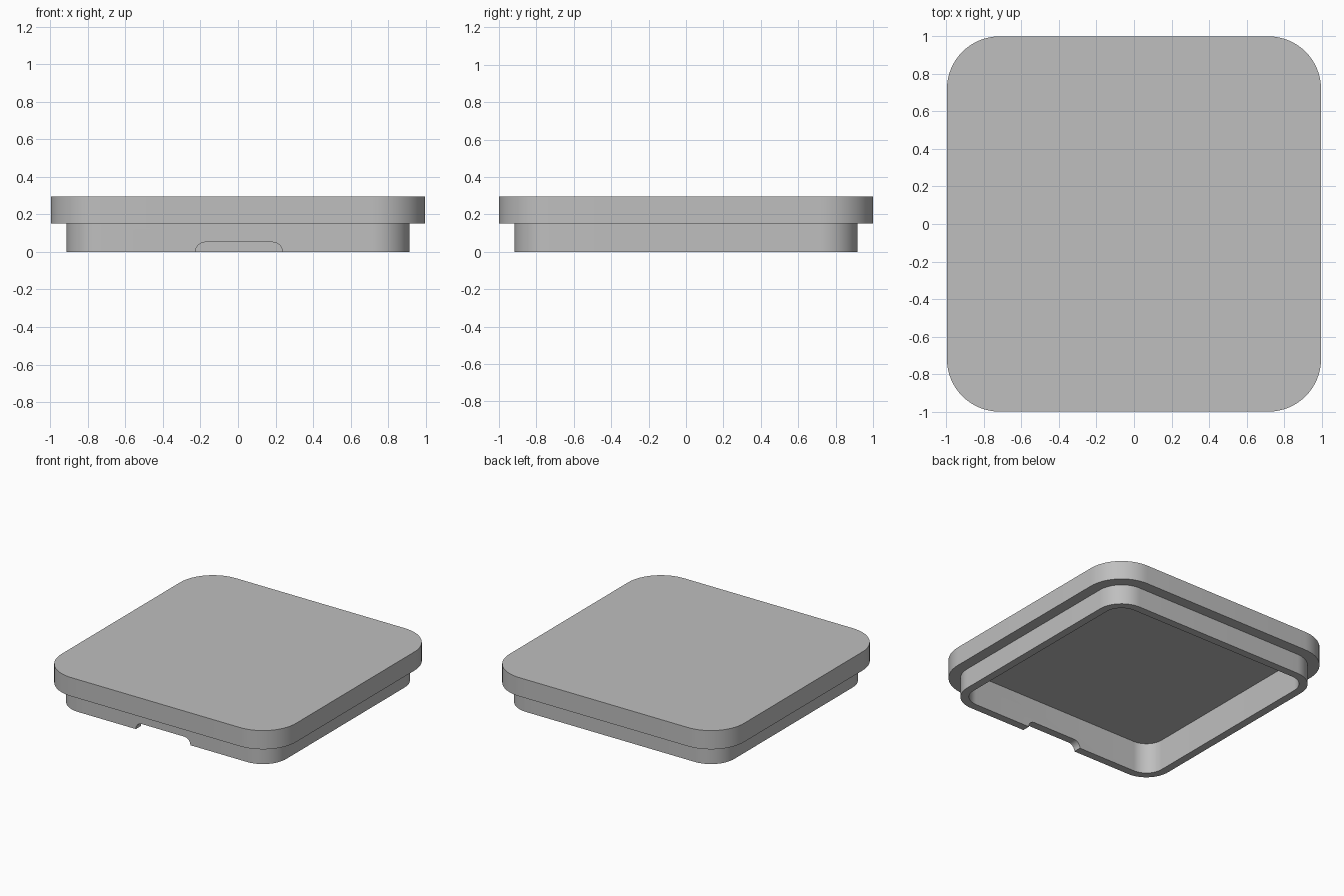
import bpy
import bmesh
from math import cos, sin, pi, radians

cube = bpy.data.objects.get("Cube")
if cube:
    bpy.data.objects.remove(cube, do_unlink=True)

HALF_X, HALF_Y, RADIUS = 0.997, 1.0, 0.28
TOP, LEDGE, CEILING = 0.296, 0.152, 0.235
LIP, WALL = 0.083, 0.06
STEPS = 16

grey = bpy.data.materials.new("plain grey")
grey.use_nodes = True
colour = (0.52, 0.52, 0.52, 1)
grey.diffuse_color = colour
grey.node_tree.nodes["Principled BSDF"].inputs["Base Color"].default_value = colour


def make_object(name, bm):
    bmesh.ops.recalc_face_normals(bm, faces=bm.faces)
    mesh = bpy.data.meshes.new(name)
    bm.to_mesh(mesh)
    bm.free()
    mesh.materials.append(grey)
    obj = bpy.data.objects.new(name, mesh)
    bpy.context.collection.objects.link(obj)
    return obj


def skin(bm, rings):
    """Join rings of equal length with quads and cap both ends."""
    for a, b in zip(rings, rings[1:]):
        for i in range(len(a)):
            j = (i + 1) % len(a)
            bm.faces.new((a[i], a[j], b[j], b[i]))
    bm.faces.new(rings[0])
    bm.faces.new(rings[-1])


def rounded_ring(bm, inset, z):
    """Rounded rectangle, inset evenly from the outer edge of the lid."""
    r = RADIUS - inset
    ring = []
    for corner in range(4):
        mid = (corner + 0.5) * pi / 2
        cx = (HALF_X - RADIUS) * (1 if cos(mid) > 0 else -1)
        cy = (HALF_Y - RADIUS) * (1 if sin(mid) > 0 else -1)
        for k in range(STEPS + 1):
            a = (corner + k / STEPS) * pi / 2
            ring.append(bm.verts.new((cx + r * cos(a), cy + r * sin(a), z)))
    return ring


# Lid: cavity ceiling, inner wall, rim, outer wall, ledge, slab side, top
bm = bmesh.new()
profile = [(LIP + WALL, CEILING), (LIP + WALL, 0), (LIP, 0),
           (LIP, LEDGE), (0, LEDGE), (0, TOP)]
skin(bm, [rounded_ring(bm, inset, z) for inset, z in profile])
lid = make_object("hollow_lid", bm)

# Finger notch cutter: shallow opening with rounded upper corners
bm = bmesh.new()
half, height, r, centre = 0.232, 0.052, 0.052, 0.005
outline = [(centre - half, -0.1), (centre + half, -0.1)]
for side, start in ((1, 0), (-1, pi / 2)):
    for k in range(9):
        a = start + k / 8 * pi / 2
        outline.append((centre + side * (half - r) + r * cos(a),
                        height - r + r * sin(a)))
skin(bm, [[bm.verts.new((x, y, z)) for x, z in outline] for y in (-1.2, -0.7)])
cutter = make_object("notch_cutter", bm)
cutter.hide_render = True

cut = lid.modifiers.new("finger notch", 'BOOLEAN')
cut.operation = 'DIFFERENCE'
cut.solver = 'EXACT'
cut.object = cutter

bpy.ops.object.select_all(action='DESELECT')
lid.select_set(True)
bpy.context.view_layer.objects.active = lid
bpy.ops.object.modifier_apply(modifier=cut.name)
bpy.data.objects.remove(cutter, do_unlink=True)
bpy.ops.object.shade_smooth_by_angle(angle=radians(30))
